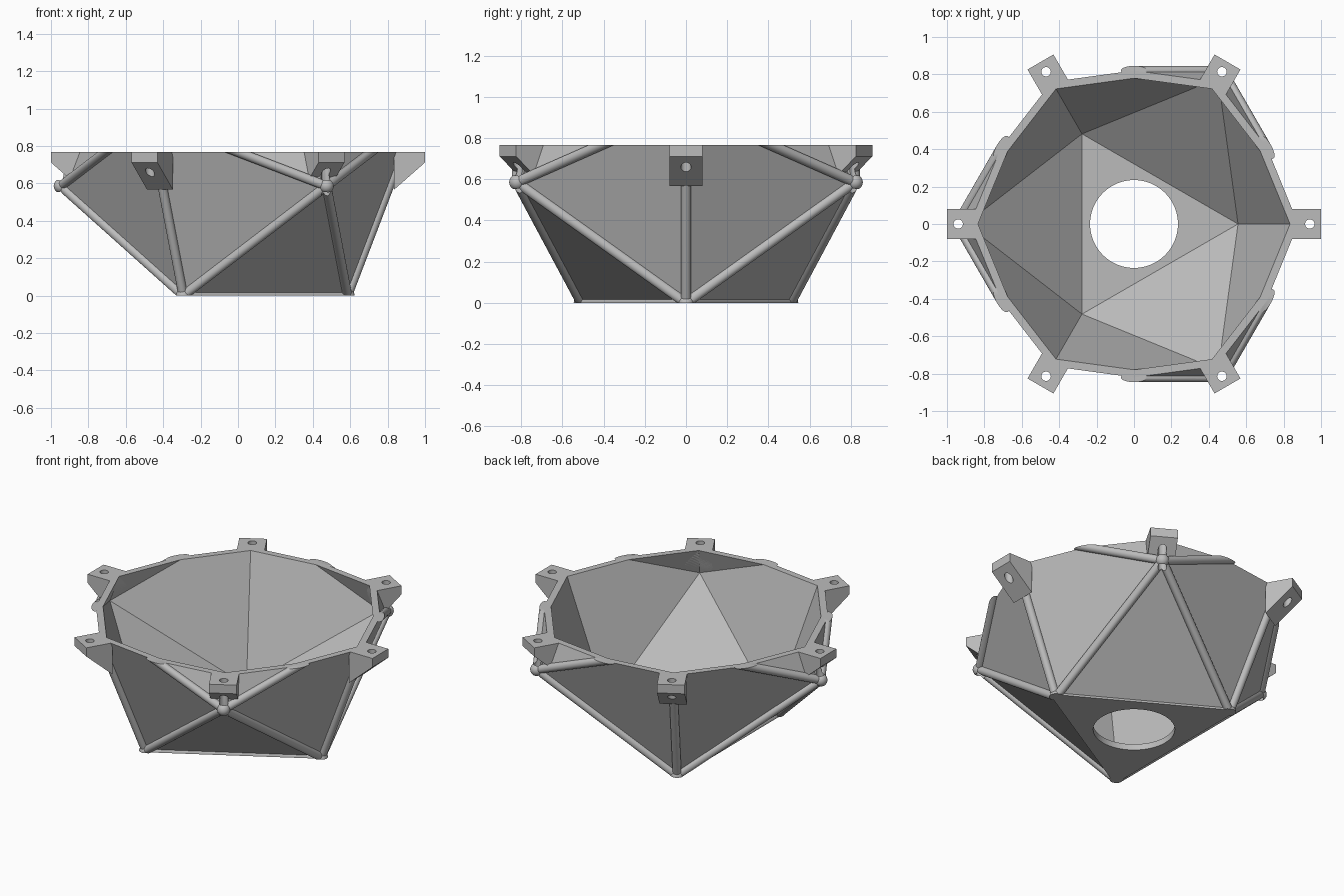
import bpy, bmesh, math
from mathutils import Vector, Matrix

cube = bpy.data.objects.get("Cube")
if cube:
    bpy.data.objects.remove(cube)

EDGE = 1.014                      # icosahedron edge length
RIM = 0.7558 * EDGE               # height of the cut rim
R_IN = EDGE / math.sqrt(3)        # radius of the floor corners
R_OUT = R_IN * (1 + math.sqrt(5)) / 2
Z_RING = RIM - 0.1784 * EDGE      # height of the lower joint ring
STRUT, JOINT, HOLE = 0.025, 0.038, 0.025
TAB_IN, TAB_OUT, TAB_HALF = 0.835, 1.0, 0.08

grey = bpy.data.materials.new("plain grey")
grey.use_nodes = True
colour = (0.5, 0.5, 0.5, 1)
grey.diffuse_color = colour
grey.node_tree.nodes["Principled BSDF"].inputs["Base Color"].default_value = colour


def polar(radius, degrees, z):
    a = math.radians(degrees)
    return Vector((radius * math.cos(a), radius * math.sin(a), z))


def make(name, bm):
    bmesh.ops.recalc_face_normals(bm, faces=bm.faces)
    mesh = bpy.data.meshes.new(name)
    bm.to_mesh(mesh)
    bm.free()
    mesh.materials.append(grey)
    obj = bpy.data.objects.new(name, mesh)
    bpy.context.scene.collection.objects.link(obj)
    return obj


def clip(bm, z, up):
    """Cut away everything above (up) or below a level and cap the cut."""
    cut = bmesh.ops.bisect_plane(
        bm, geom=bm.verts[:] + bm.edges[:] + bm.faces[:], dist=1e-5,
        plane_co=(0, 0, z), plane_no=(0, 0, 1 if up else -1), clear_outer=True)
    edges = [e for e in cut["geom_cut"] if isinstance(e, bmesh.types.BMEdge)]
    if edges:
        bmesh.ops.holes_fill(bm, edges=edges, sides=0)


def rod(bm, start, end, radius, sides=24):
    axis = end - start
    turn = axis.to_track_quat('Z', 'Y').to_matrix().to_4x4()
    bmesh.ops.create_cone(bm, cap_ends=True, segments=sides, radius1=radius,
                          radius2=radius, depth=axis.length,
                          matrix=Matrix.Translation((start + end) / 2) @ turn)


def finish(obj, cutters):
    """Apply the cuts, then smooth the round surfaces."""
    bpy.ops.object.select_all(action='DESELECT')
    bpy.context.view_layer.objects.active = obj
    obj.select_set(True)
    for cutter in cutters:
        mod = obj.modifiers.new("cut", 'BOOLEAN')
        mod.operation, mod.solver, mod.object = 'DIFFERENCE', 'EXACT', cutter
        bpy.ops.object.modifier_apply(modifier=mod.name)
    bpy.ops.object.shade_smooth_by_angle(angle=math.radians(30))


# Joint positions, bottom to top
floor_pts = [polar(R_IN, a, 0) for a in (0, 120, 240)]
ring_pts = [polar(R_OUT, a, Z_RING) for a in (60, 180, 300)]
upper_pts = [polar(R_OUT, a, 2 * RIM - Z_RING) for a in (0, 120, 240)]
top_pts = [polar(R_IN, a, 2 * RIM) for a in (60, 180, 300)]
all_pts = floor_pts + ring_pts + upper_pts + top_pts


def icosahedron(scale):
    bm = bmesh.new()
    centre = Vector((0, 0, RIM))
    for p in all_pts:
        bm.verts.new(centre + (p - centre) * scale)
    bmesh.ops.convex_hull(bm, input=bm.verts[:])
    bmesh.ops.dissolve_limit(bm, angle_limit=0.01, verts=bm.verts[:], edges=bm.edges[:])
    return bm


# Cutters: cavity, floor opening, bolt holes
cavity = make("cavity_cutter", icosahedron(0.95))
bm = bmesh.new()
rod(bm, Vector((0, 0, -0.2)), Vector((0, 0, 0.2)), 0.235, 64)
opening = make("floor_opening_cutter", bm)
bm = bmesh.new()
for k in range(6):
    rod(bm, polar(0.94, 60 * k, 0.3), polar(0.94, 60 * k, 1), HOLE)
drill = make("bolt_hole_cutter", bm)

# Shell
bm = icosahedron(1)
clip(bm, RIM, True)
finish(make("shell", bm), [cavity, opening, drill])

# Struts along every edge below the rim
count = 0
for i, a in enumerate(all_pts):
    for b in all_pts[i + 1:]:
        if (a - b).length < EDGE * 1.05 and min(a.z, b.z) < RIM - 0.01:
            bm = bmesh.new()
            rod(bm, a, b, STRUT)
            clip(bm, RIM, True)
            clip(bm, 0, False)
            count += 1
            finish(make(f"strut_{count}", bm), [drill])

# Ball joints
for i, p in enumerate(floor_pts + ring_pts):
    bm = bmesh.new()
    bmesh.ops.create_uvsphere(bm, u_segments=24, v_segments=16, radius=JOINT,
                              matrix=Matrix.Translation(p))
    clip(bm, 0, False)
    finish(make(f"ball_joint_{i + 1}", bm), [drill])

# Wedge mounting tabs around the rim
profile = [(TAB_IN, RIM), (TAB_OUT, RIM), (TAB_OUT, RIM - 0.055), (TAB_IN, RIM - 0.2)]
for k in range(6):
    bm = bmesh.new()
    face = bm.faces.new([bm.verts.new((x, -TAB_HALF, z)) for x, z in profile])
    side = bmesh.ops.extrude_face_region(bm, geom=[face])
    moved = [v for v in side["geom"] if isinstance(v, bmesh.types.BMVert)]
    bmesh.ops.translate(bm, verts=moved, vec=(0, 2 * TAB_HALF, 0))
    bm.transform(Matrix.Rotation(math.radians(60 * k), 4, 'Z'))
    finish(make(f"mounting_tab_{k + 1}", bm), [cavity, drill])

for cutter in (cavity, opening, drill):
    bpy.data.objects.remove(cutter)
